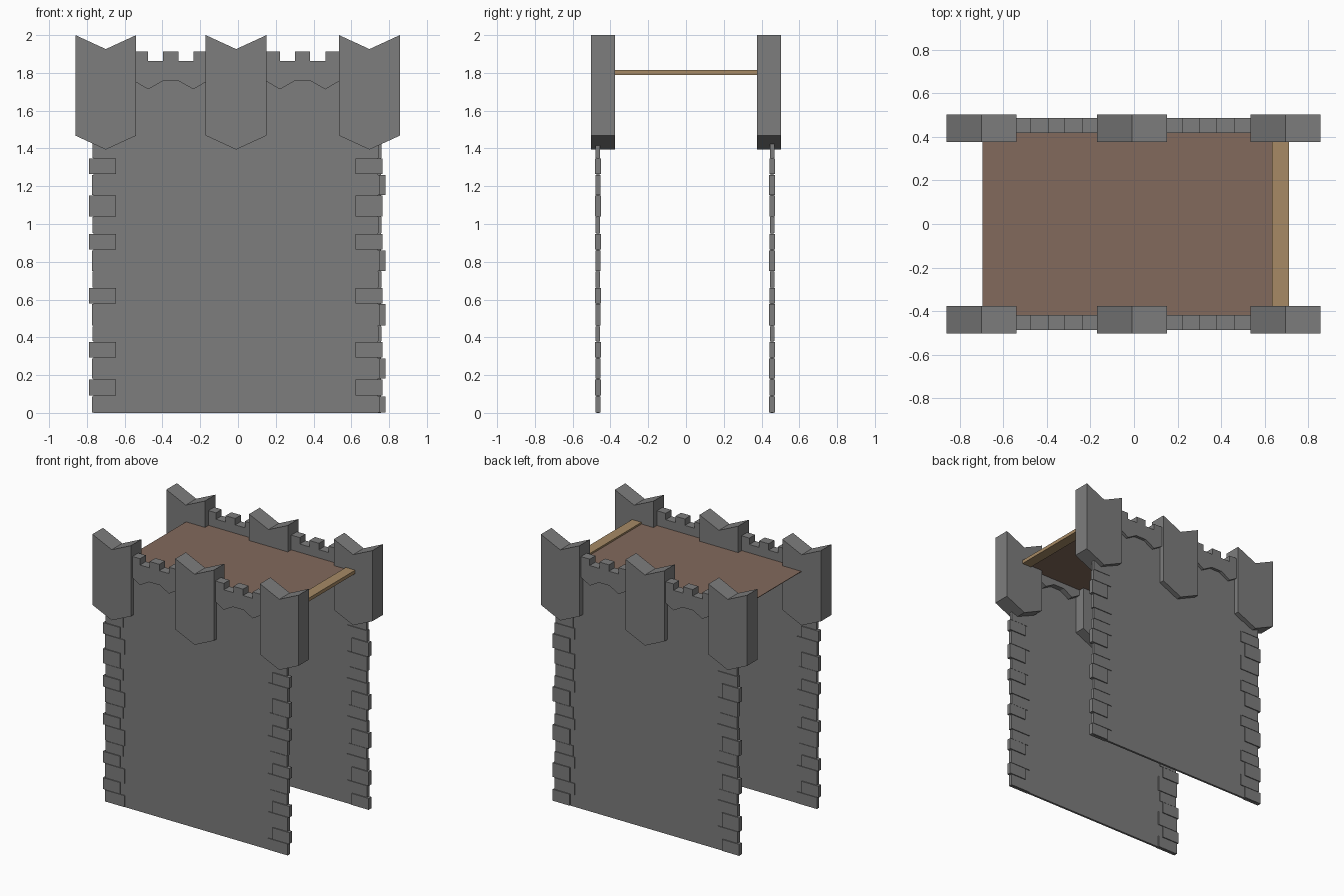
import bpy, bmesh

if "Cube" in bpy.data.objects:
    bpy.data.objects.remove(bpy.data.objects["Cube"])


def material(name, rgb):
    m = bpy.data.materials.new(name)
    m.diffuse_color = (*rgb, 1)
    m.use_nodes = True
    m.node_tree.nodes["Principled BSDF"].inputs["Base Color"].default_value = m.diffuse_color
    return m


GREY = material("grey stone", (0.205, 0.205, 0.205))
BROWN = material("brown planks", (0.225, 0.143, 0.107))
TAN = material("tan wood", (0.385, 0.255, 0.13))


def extrude(name, profiles, mat):
    """One object from several (x/z outline, y0, y1) prisms."""
    bm = bmesh.new()
    for pts, y0, y1 in profiles:
        a = [bm.verts.new((x, y0, z)) for x, z in pts]
        b = [bm.verts.new((x, y1, z)) for x, z in pts]
        n = len(pts)
        bm.faces.new(a)
        bm.faces.new(b[::-1])
        for i in range(n):
            j = (i + 1) % n
            bm.faces.new((a[j], a[i], b[i], b[j]))
    bmesh.ops.recalc_face_normals(bm, faces=bm.faces)
    me = bpy.data.meshes.new(name)
    bm.to_mesh(me)
    bm.free()
    me.materials.append(mat)
    ob = bpy.data.objects.new(name, me)
    bpy.context.collection.objects.link(ob)
    return ob


def rect(x0, x1, z0, z1):
    return [(x0, z0), (x1, z0), (x1, z1), (x0, z1)]


# Corner stone courses: heights and kind of stone per course
LEVELS = [0, .09, .18, .29, .378, .46, .578, .663, .75, .863, .95,
          1.038, 1.152, 1.262, 1.348, 1.435]
KINDS = {"front": "ABABCABCABCBABC", "back": "BABACBACBACABAC"}
# kind: outer and inner distance from the wall centre, half thickness
STONES = {"A": (.762, .596, .014), "B": (.777, .635, .016), "C": (.757, .61, .012)}

for side, s, cx, yw in (("front", -1, -.012, -.466), ("back", 1, .004, .456)):
    # Thin wall panel
    extrude(side + "_wall", [(rect(cx - .752, cx + .752, 0, 1.8), yw - .008, yw + .008)], GREY)

    # Interlocking corner stones at both ends of the wall
    stones = []
    for i, k in enumerate(KINDS[side]):
        outer, inner, t = STONES[k]
        for e in (-1, 1):
            x0, x1 = sorted((cx + e * outer, cx + e * inner))
            stones.append((rect(x0, x1, LEVELS[i] + .002, LEVELS[i + 1] - .002), yw - t, yw + t))
    extrude(side + "_corner_stones", stones, GREY)

    # Notched turrets with pointed undersides
    for place, x in (("left", -.7), ("middle", -.01), ("right", .696)):
        w = .161
        pts = [(x - w, 1.468), (x, 1.394), (x + w, 1.468), (x + w, 2), (x, 1.926), (x - w, 2)]
        y0, y1 = sorted((s * .377, s * .503))
        extrude(f"{side}_{place}_turret", [(pts, y0, y1)], GREY)

    # Crenellated parapets between turrets, with scalloped lower edge
    for place, x in (("left", -.356), ("right", .342)):
        top, low = 1.912, 1.864
        half = [(.04, top), (.04, low), (.12, low), (.12, top), (.193, top),
                (.193, 1.756), (.12, 1.713), (.044, 1.756)]
        pts = [(x + a, z) for a, z in half] + [(x - a, z) for a, z in half[::-1]]
        y0, y1 = sorted((s * .418, s * .486))
        extrude(f"{side}_{place}_parapet", [(pts, y0, y1)], GREY)

# Walkway deck and its raised end beam
extrude("deck", [(rect(-.697, .64, 1.797, 1.801), -.42, .42)], BROWN)
extrude("deck_end_beam", [(rect(.635, .713, 1.788, 1.814), -.42, .42)], TAN)
